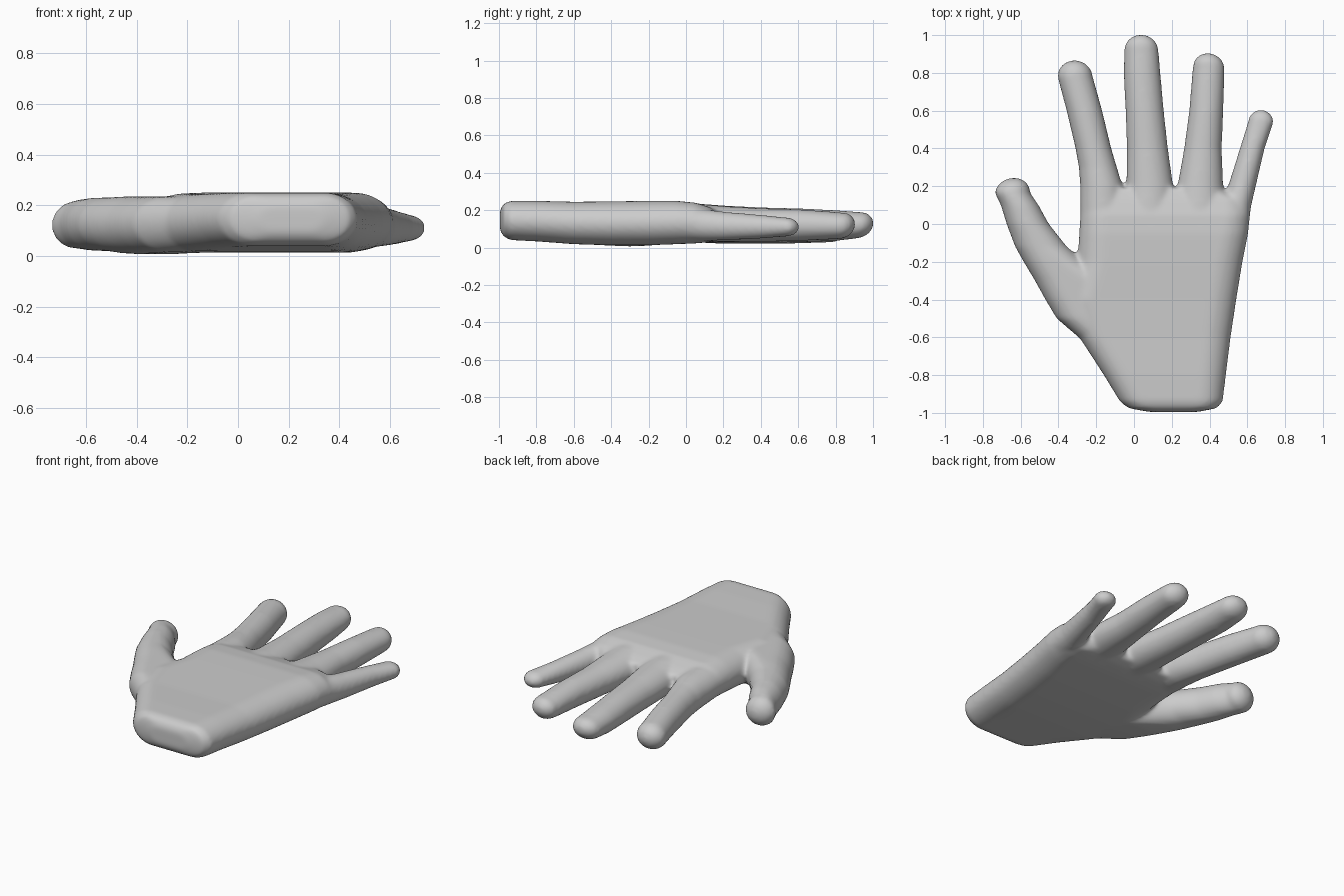
import bpy, bmesh, math

skin = bpy.data.materials.new("light grey")
skin.diffuse_color = (0.6, 0.6, 0.6, 1)

SEG = 32
bm = bmesh.new()


def ring(y, x0, x1, z0, z1):
    """Flat oval section across y: rounded sides, level top and bottom."""
    cx, cz, hw, hh = (x0 + x1) / 2, (z0 + z1) / 2, (x1 - x0) / 2, (z1 - z0) / 2
    rx = min(hw, hh * 1.25)
    verts = []
    for i in range(SEG):
        a = 2 * math.pi * (i + 0.5) / SEG
        side = math.copysign(hw - rx, math.cos(a))
        verts.append(bm.verts.new((cx + side + rx * math.cos(a), y, cz + hh * math.sin(a))))
    return verts


def loft(rows, tip=None):
    """Skin the sections (y, x0, x1, z0, z1); tip = (x, y, z) adds a round end."""
    rows = list(rows)
    if tip:
        y, x0, x1, z0, z1 = rows[-1]
        cx, cz = (x0 + x1) / 2, (z0 + z1) / 2
        for k in range(1, 7):
            a = k / 6 * math.radians(84)
            s, c = math.sin(a), math.cos(a)
            px, pz = cx + (tip[0] - cx) * s, cz + (tip[2] - cz) * s
            w, h = (x1 - x0) / 2 * c, (z1 - z0) / 2 * c
            rows.append((y + (tip[1] - y) * s, px - w, px + w, pz - h, pz + h))
    rings = [ring(*r) for r in rows]
    for a, b in zip(rings, rings[1:]):
        for i in range(SEG):
            j = (i + 1) % SEG
            bm.faces.new((a[i], a[j], b[j], b[i]))
    bm.faces.new(rings[0][::-1])
    bm.faces.new(rings[-1])


# palm and wrist
loft([(-0.995, 0.08, 0.34, .09, .20), (-0.975, -0.03, 0.44, .06, .235),
      (-0.94, -0.075, 0.47, .04, .25), (-0.8, -0.16, 0.487, .033, .25),
      (-0.6, -0.29, 0.512, .018, .245), (-0.4, -0.36, 0.542, .012, .247),
      (-0.2, -0.30, 0.575, .012, .25), (-0.05, -0.29, 0.605, .018, .25),
      (0.05, -0.285, 0.615, .022, .24), (0.13, -0.275, 0.59, .03, .215),
      (0.19, -0.25, 0.45, .05, .19)])
# thumb
loft([(-0.62, -0.27, 0.0, .03, .23), (-0.5, -0.41, 0.0, .015, .235),
      (-0.4, -0.47, -0.05, .01, .235), (-0.3, -0.525, -0.12, .006, .235),
      (-0.2, -0.585, -0.26, .01, .235), (-0.12, -0.63, -0.355, .018, .232),
      (0.0, -0.675, -0.45, .02, .23), (0.1, -0.705, -0.505, .025, .225),
      (0.165, -0.737, -0.55, .03, .215)], (-0.635, 0.245, .12))
# index finger
loft([(0.0, -0.285, -0.03, .03, .235), (0.2, -0.285, -0.06, .02, .225),
      (0.3, -0.292, -0.09, .02, .215), (0.4, -0.31, -0.12, .02, .21),
      (0.6, -0.357, -0.168, .022, .205),
      (0.78, -0.405, -0.218, .028, .195)], (-0.315, 0.867, .115))
# middle finger
loft([(0.0, -0.06, 0.22, .03, .24), (0.2, -0.04, 0.208, .025, .225),
      (0.4, -0.038, 0.18, .025, .215), (0.6, -0.045, 0.158, .028, .21),
      (0.8, -0.055, 0.14, .035, .2), (0.92, -0.052, 0.13, .05, .19)], (0.037, 1.003, .13))
# ring finger
loft([(0.0, 0.2, 0.48, .03, .24), (0.2, 0.23, 0.472, .03, .222),
      (0.4, 0.265, 0.465, .03, .21), (0.6, 0.292, 0.473, .035, .205),
      (0.8, 0.308, 0.48, .045, .19), (0.83, 0.312, 0.48, .047, .187)], (0.39, 0.905, .125))
# little finger
loft([(-0.05, 0.4, 0.6, .035, .23), (0.1, 0.46, 0.622, .035, .205),
      (0.2, 0.498, 0.645, .038, .192), (0.4, 0.56, 0.692, .048, .175),
      (0.54, 0.603, 0.74, .06, .16)], (0.672, 0.605, .11))

bmesh.ops.recalc_face_normals(bm, faces=bm.faces)
mesh = bpy.data.meshes.new("hand")
bm.to_mesh(mesh)
bm.free()
mesh.materials.append(skin)
hand = bpy.data.objects.new("hand", mesh)
bpy.context.collection.objects.link(hand)

# fuse the parts into one skin, then soften the joins
fuse = hand.modifiers.new("fuse", "REMESH")
fuse.mode = "VOXEL"
fuse.voxel_size = 0.012
fuse.use_smooth_shade = True
soften = hand.modifiers.new("soften", "SMOOTH")
soften.factor = 0.5
soften.iterations = 10
